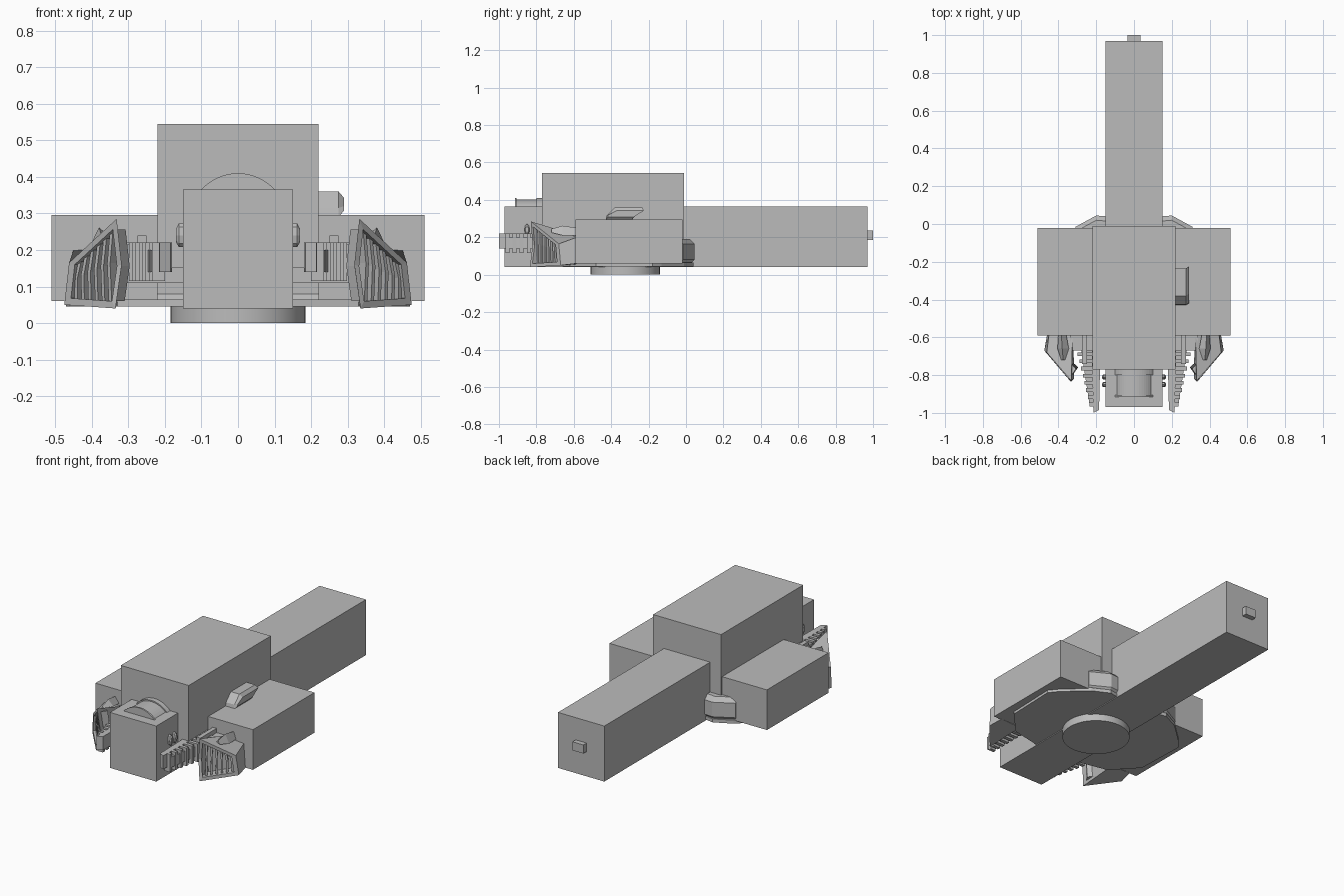
import bpy, bmesh, math
from mathutils import Vector

cube = bpy.data.objects.get("Cube")
if cube:
    bpy.data.objects.remove(cube, do_unlink=True)

grey = bpy.data.materials.new("plain grey")
grey.use_nodes = True
grey.diffuse_color = (0.5, 0.5, 0.5, 1)
grey.node_tree.nodes["Principled BSDF"].inputs["Base Color"].default_value = grey.diffuse_color


def loft(name, rings, side=1):
    """Skin a list of equal-length point rings and cap both ends."""
    bm = bmesh.new()
    rows = [[bm.verts.new((p[0] * side, p[1], p[2])) for p in r] for r in rings]
    n = len(rows[0])
    for a, b in zip(rows, rows[1:]):
        for i in range(n):
            j = (i + 1) % n
            bm.faces.new((a[i], a[j], b[j], b[i]))
    bm.faces.new(rows[0])
    bm.faces.new(rows[-1])
    bmesh.ops.recalc_face_normals(bm, faces=bm.faces)
    mesh = bpy.data.meshes.new(name)
    bm.to_mesh(mesh)
    bm.free()
    mesh.materials.append(grey)
    ob = bpy.data.objects.new(name, mesh)
    bpy.context.collection.objects.link(ob)
    return ob


def box(name, x, y, z, side=1):
    rect = [(x[0], y[0]), (x[1], y[0]), (x[1], y[1]), (x[0], y[1])]
    return loft(name, [[(*p, h) for p in rect] for h in z], side)


def plan(name, outline, z, side=1):
    return loft(name, [[(*p, h) for p in outline] for h in z], side)


# Main body
box("long_body", (-.15, .15), (-.97, .97), (.04, .365))
box("upper_block", (-.22, .22), (-.77, -.01), (.15, .545))
box("rear_peg", (-.035, .035), (.97, 1.0), (.185, .235))

# Round turntable under the body
disc = [(.185 * math.cos(a), -.325 + .185 * math.sin(a))
        for a in (i * math.tau / 40 for i in range(40))]
turntable = plan("turntable", disc, (0, .05))
for p in turntable.data.polygons:
    p.use_smooth = abs(p.normal.z) < .5

# Curved hood on the nose: a front section and a slightly larger rear rim
for name, radius, y0, y1 in (("nose_hood", .127, -.91, -.80), ("nose_hood_rim", .134, -.915, -.905),
                             ("nose_hood_back", .134, -.80, -.77)):
    arc = [(radius * math.sin(t), .276 + radius * math.cos(t))
           for t in (math.radians(-48 + 6 * i) for i in range(17))]
    loft(name, [[(x, y, z) for x, z in arc] for y in (y0, y1)])

# Slanted sensor on the left side box
sensor = [(-.43, .29), (-.425, .315), (-.38, .36), (-.235, .36), (-.28, .305), (-.29, .29)]
loft("sensor", [[(.21, y, z) for y, z in sensor], [(.275, y, z) for y, z in sensor],
                [(.29, y + .01, .325 + (z - .325) * .5) for y, z in sensor]])

for s, label in ((1, "left"), (-1, "right")):
    box(label + "_side_box", (.22, .51), (-.59, -.02), (.06, .295), s)

    # Floor plate and rear skirt
    plan(label + "_floor_plate", [(.14, .03), (.2, .04), (.3, -.01), (.43, -.13), (.47, -.18),
                                  (.46, -.48), (.33, -.62), (.14, -.66)], (.045, .065), s)
    low = [(.14, .035), (.2, .04), (.31, -.02), (.31, -.08), (.14, -.08)]
    loft(label + "_rear_skirt", [[(x, y - .02, .055) for x, y in low],
                                 [(x, y + .005, .08) for x, y in low],
                                 [(x, y + .005, .165) for x, y in low],
                                 [(x, y - .02, .19) for x, y in low]], s)

    # Flared pod with a recessed mouth
    back = [(.325, -.585, .21), (.45, -.585, .2), (.46, -.585, .06), (.33, -.585, .055), (.32, -.585, .13)]
    mouth = [(.332, -.83, .285), (.462, -.68, .165), (.475, -.67, .05), (.335, -.835, .04), (.318, -.82, .16)]
    mid = sum((Vector(p) for p in mouth), Vector()) / len(mouth)
    lip = [Vector(p).lerp(mid, .2) for p in mouth]
    inward = Vector((-.035, .05, 0))
    loft(label + "_pod", [back, mouth, lip, [p + inward for p in lip]], s)

    # Upright louvres in the mouth, bent near the top
    across = Vector((.008, .009, 0))
    for i in range(6):
        t = (i + .5) / 6
        top, low = lip[0].lerp(lip[1], t), lip[3].lerp(lip[2], t)
        knee = low.lerp(top, .55) + Vector((.006, 0, 0))
        rings = []
        for p in (low, knee, top):
            q = p + inward * .25
            rings.append([q, q + across, q + across + inward * .75, q + inward * .75])
        loft(label + "_louvre", rings, s)

    # Small blade on the pod roof
    loft(label + "_pod_blade", [[(.36, -.58, .215), (.40, -.58, .21), (.385, -.58, .25)],
                                [(.345, -.66, .23), (.405, -.66, .21), (.38, -.66, .262)],
                                [(.365, -.72, .235), (.385, -.72, .225), (.375, -.72, .245)]], s)

    # Forward gun with stepped cooling fins
    plan(label + "_gun_rail", [(.185, -.985), (.215, -1), (.225, -.6), (.18, -.6), (.18, -.77)],
         (.14, .22), s)
    plan(label + "_gun_core", [(.2, -.96), (.235, -.96), (.29, -.6), (.2, -.6)], (.14, .2), s)
    for i in range(9):
        y = -.965 + i * .038
        box(label + "_gun_fin", (.2, .235 + i * .009), (y, y + .02), (.115, .22), s)
    box(label + "_gun_cap", (.25, .275), (-.74, -.58), (.2, .24), s)
    box(label + "_gun_bracket", (.15, .34), (-.67, -.58), (.11, .215), s)
    box(label + "_plate_rib", (.255, .275), (-.62, -.56), (.045, .065), s)

    # Two studs on the nose flank
    for y in (-.85, -.81):
        rim = [(y + .014 * math.cos(a), .24 + .032 * math.sin(a))
               for a in (i * math.tau / 8 for i in range(8))]
        loft(label + "_stud", [[(.145, u, v) for u, v in rim], [(.162, u, v) for u, v in rim],
                               [(.169, y + (u - y) * .6, .24 + (v - .24) * .6) for u, v in rim]], s)
